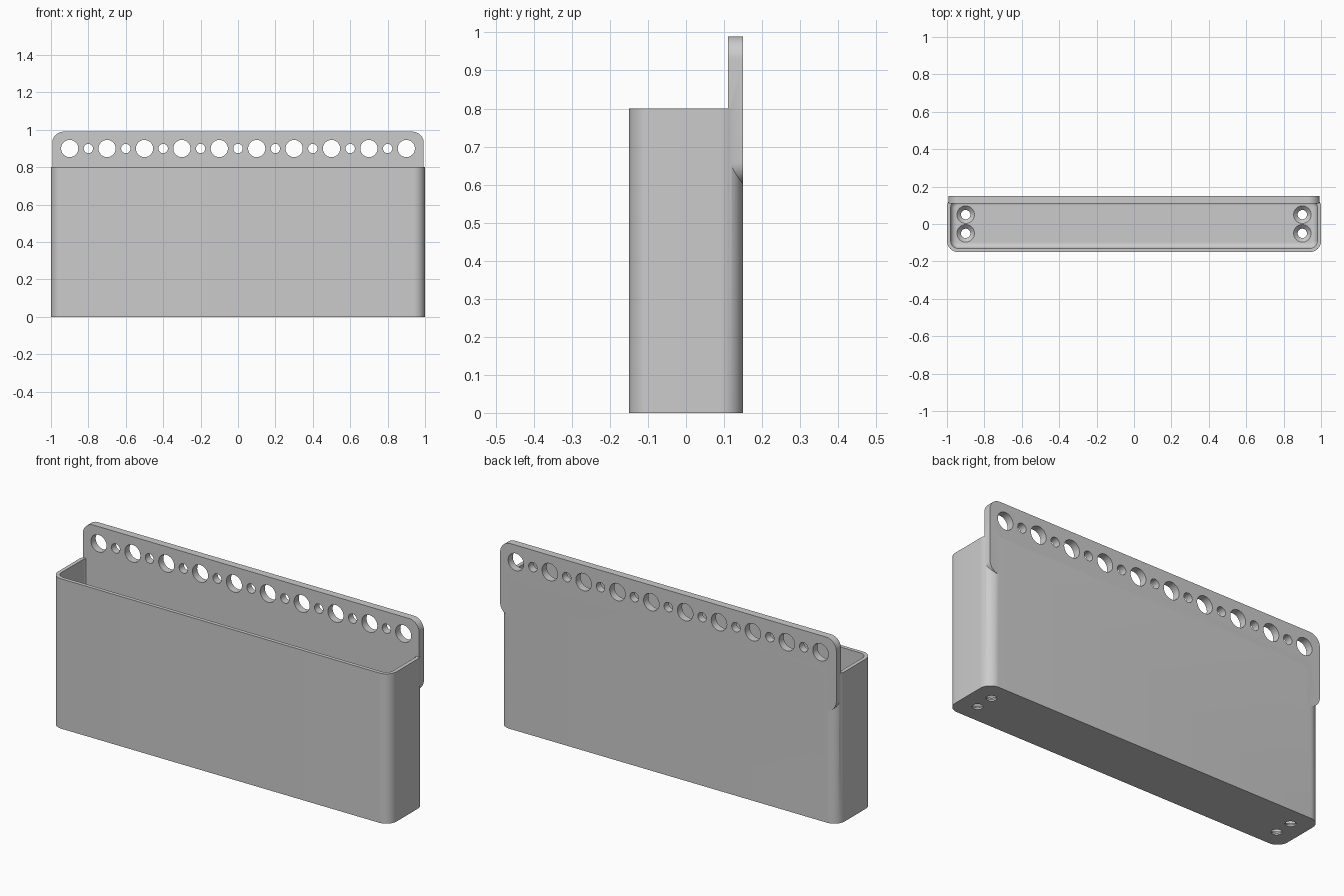
import bpy, bmesh
from math import sin, cos, pi
from mathutils import Matrix

cube = bpy.data.objects.get("Cube")
if cube:
    bpy.data.objects.remove(cube, do_unlink=True)

grey = bpy.data.materials.new("matte grey")
grey.use_nodes = True
colour = (0.6, 0.6, 0.6, 1)
grey.diffuse_color = colour
grey.node_tree.nodes["Principled BSDF"].inputs["Base Color"].default_value = colour

WALL, FLOOR, FILLET = 0.02, 0.03, 0.03


def rounded_rect(hx, hy, r, steps=12):
    """Outline of a rounded rectangle, counter-clockwise."""
    pts = []
    for k, (sx, sy) in enumerate([(1, 1), (-1, 1), (-1, -1), (1, -1)]):
        for i in range(steps + 1):
            a = (k + i / steps) * pi / 2
            pts.append((sx * (hx - r) + r * cos(a), sy * (hy - r) + r * sin(a)))
    return pts


def loft(bm, outlines):
    """Skin a list of (outline, height) into a closed solid."""
    rings = [[bm.verts.new((x, y, z)) for x, y in pts] for pts, z in outlines]
    n = len(rings[0])
    for a, b in zip(rings, rings[1:]):
        for i in range(n):
            j = (i + 1) % n
            bm.faces.new((a[i], a[j], b[j], b[i]))
    bm.faces.new(rings[0][::-1])
    bm.faces.new(rings[-1])


def make_object(name, bm):
    bmesh.ops.recalc_face_normals(bm, faces=bm.faces)
    mesh = bpy.data.meshes.new(name)
    bm.to_mesh(mesh)
    bm.free()
    mesh.materials.append(grey)
    obj = bpy.data.objects.new(name, mesh)
    bpy.context.collection.objects.link(obj)
    return obj


def boolean(obj, other, operation):
    """Combine two objects and discard the second."""
    bpy.context.view_layer.objects.active = obj
    mod = obj.modifiers.new("combine", 'BOOLEAN')
    mod.operation, mod.solver, mod.object = operation, 'EXACT', other
    bpy.ops.object.modifier_apply(modifier=mod.name)
    bpy.data.objects.remove(other, do_unlink=True)


# Open bin: outer wall, rim, inner wall, filleted floor
bm = bmesh.new()
outer = rounded_rect(1, 0.15, 0.06)
inner = rounded_rect(1 - WALL, 0.15 - WALL, 0.04)
layers = [(outer, 0), (outer, 0.8), (inner, 0.8)]
for i in range(7):
    a = i / 6 * pi / 2
    inset = WALL + FILLET * (1 - cos(a))
    outline = rounded_rect(1 - inset, 0.15 - inset, 0.06 - inset)
    layers.append((outline, FLOOR + FILLET * (1 - sin(a))))
loft(bm, layers)
bin_body = make_object("storage_bin", bm)

# Countersunk drain holes in the floor
bm = bmesh.new()
for x in (-0.9, 0.9):
    for y in (-0.05, 0.05):
        circle = lambda r: [(x + r * cos(i * pi / 16), y + r * sin(i * pi / 16))
                            for i in range(32)]
        loft(bm, [(circle(0.025), -0.05), (circle(0.025), 0.008),
                  (circle(0.047), FLOOR), (circle(0.047), FLOOR + 0.02)])
drill = make_object("floor_drill", bm)
drill.hide_render = True
boolean(bin_body, drill, 'DIFFERENCE')

# Hanging plate along the back, standing upright
upright = Matrix.Translation((0, 0.15, 0.795)) @ Matrix.Rotation(pi / 2, 4, 'X')
bm = bmesh.new()
outline = rounded_rect(0.993, 0.195, 0.06)
loft(bm, [(outline, 0), (outline, 0.04)])
bm.transform(upright)
plate = make_object("hanging_plate", bm)

# Row of alternating large and small holes
bm = bmesh.new()
for i in range(19):
    radius = 0.025 if i % 2 else 0.046
    place = Matrix.Translation((-0.9 + i * 0.1, 0.13, 0.9)) @ Matrix.Rotation(pi / 2, 4, 'X')
    bmesh.ops.create_cone(bm, cap_ends=True, segments=40, radius1=radius,
                          radius2=radius, depth=0.2, matrix=place)
drill = make_object("plate_drill", bm)
drill.hide_render = True
boolean(plate, drill, 'DIFFERENCE')
boolean(bin_body, plate, 'UNION')

# Smooth the curves, keep the edges crisp
bpy.ops.object.select_all(action='DESELECT')
bin_body.select_set(True)
bpy.context.view_layer.objects.active = bin_body
bpy.ops.object.shade_smooth_by_angle(angle=pi / 6)
